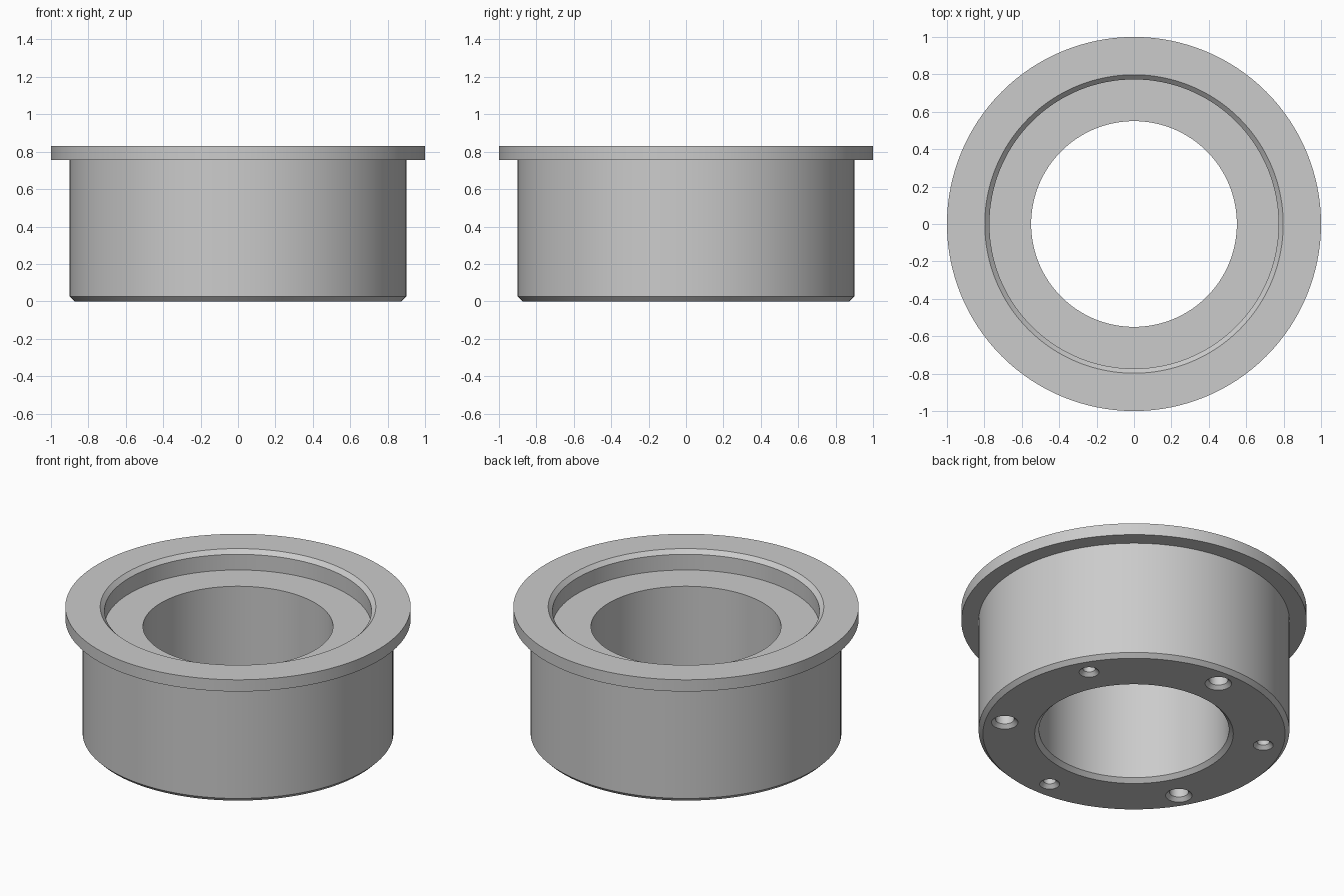
import bpy
import bmesh
from math import cos, sin, radians, tau
from mathutils import Vector

cube = bpy.data.objects.get("Cube")
if cube:
    bpy.data.objects.remove(cube, do_unlink=True)

steel = bpy.data.materials.new("Grey Steel")
steel.use_nodes = True
COLOUR = (0.6, 0.6, 0.6, 1)
steel.diffuse_color = COLOUR
steel.node_tree.nodes["Principled BSDF"].inputs["Base Color"].default_value = COLOUR


def lathe(name, profile, steps, centre=(0, 0), closed=False):
    """Revolve (radius, height) points about a vertical axis."""
    bm = bmesh.new()
    verts = [bm.verts.new((r, 0, z)) for r, z in profile]
    pairs = list(zip(verts, verts[1:]))
    if closed:
        pairs.append((verts[-1], verts[0]))
    edges = [bm.edges.new(p) for p in pairs]
    bmesh.ops.spin(bm, geom=verts + edges, cent=(0, 0, 0), axis=(0, 0, 1),
                   angle=tau, steps=steps, use_merge=True)
    bmesh.ops.remove_doubles(bm, verts=bm.verts, dist=0.0001)
    bmesh.ops.recalc_face_normals(bm, faces=bm.faces)
    bmesh.ops.translate(bm, verts=bm.verts, vec=Vector((*centre, 0)))
    mesh = bpy.data.meshes.new(name)
    bm.to_mesh(mesh)
    bm.free()
    mesh.materials.append(steel)
    obj = bpy.data.objects.new(name, mesh)
    bpy.context.collection.objects.link(obj)
    return obj


# Flanged ring: chamfered body, top flange, recessed seat and central bore
HEIGHT, FLANGE_Z, SEAT_Z, CHAMFER = 0.83, 0.755, 0.705, 0.025
BODY_R, BORE_R, RECESS_R = 0.9, 0.55, 0.773
ring = lathe("flanged_ring", [
    (BORE_R + CHAMFER, 0), (BODY_R - CHAMFER, 0), (BODY_R, CHAMFER),
    (BODY_R, FLANGE_Z), (1, FLANGE_Z), (1, HEIGHT),
    (RECESS_R + CHAMFER, HEIGHT), (RECESS_R, HEIGHT - CHAMFER),
    (RECESS_R, SEAT_Z), (BORE_R, SEAT_Z), (BORE_R, CHAMFER),
], 128, closed=True)

# Six blind holes in the underside, alternately large and small
HOLE_CIRCLE, DEPTH = 0.76, 0.3
cutters = []
for i in range(6):
    angle = radians(30 + 60 * i)
    radius = 0.055 if i % 2 else 0.036
    profile = [(0, -0.02), (radius + 0.042, -0.02), (radius, 0.022),
               (radius, DEPTH), (0, DEPTH)]
    centre = (HOLE_CIRCLE * cos(angle), HOLE_CIRCLE * sin(angle))
    cutter = lathe("hole_cutter", profile, 32, centre)
    cutter.hide_render = True
    cutters.append(cutter)
    cut = ring.modifiers.new("hole", "BOOLEAN")
    cut.operation = "DIFFERENCE"
    cut.solver = "EXACT"
    cut.object = cutter

# Apply the holes, then discard the cutters
bpy.ops.object.select_all(action="DESELECT")
ring.select_set(True)
bpy.context.view_layer.objects.active = ring
for modifier in list(ring.modifiers):
    bpy.ops.object.modifier_apply(modifier=modifier.name)
for cutter in cutters:
    bpy.data.objects.remove(cutter, do_unlink=True)
bpy.ops.object.shade_smooth_by_angle(angle=radians(30))
